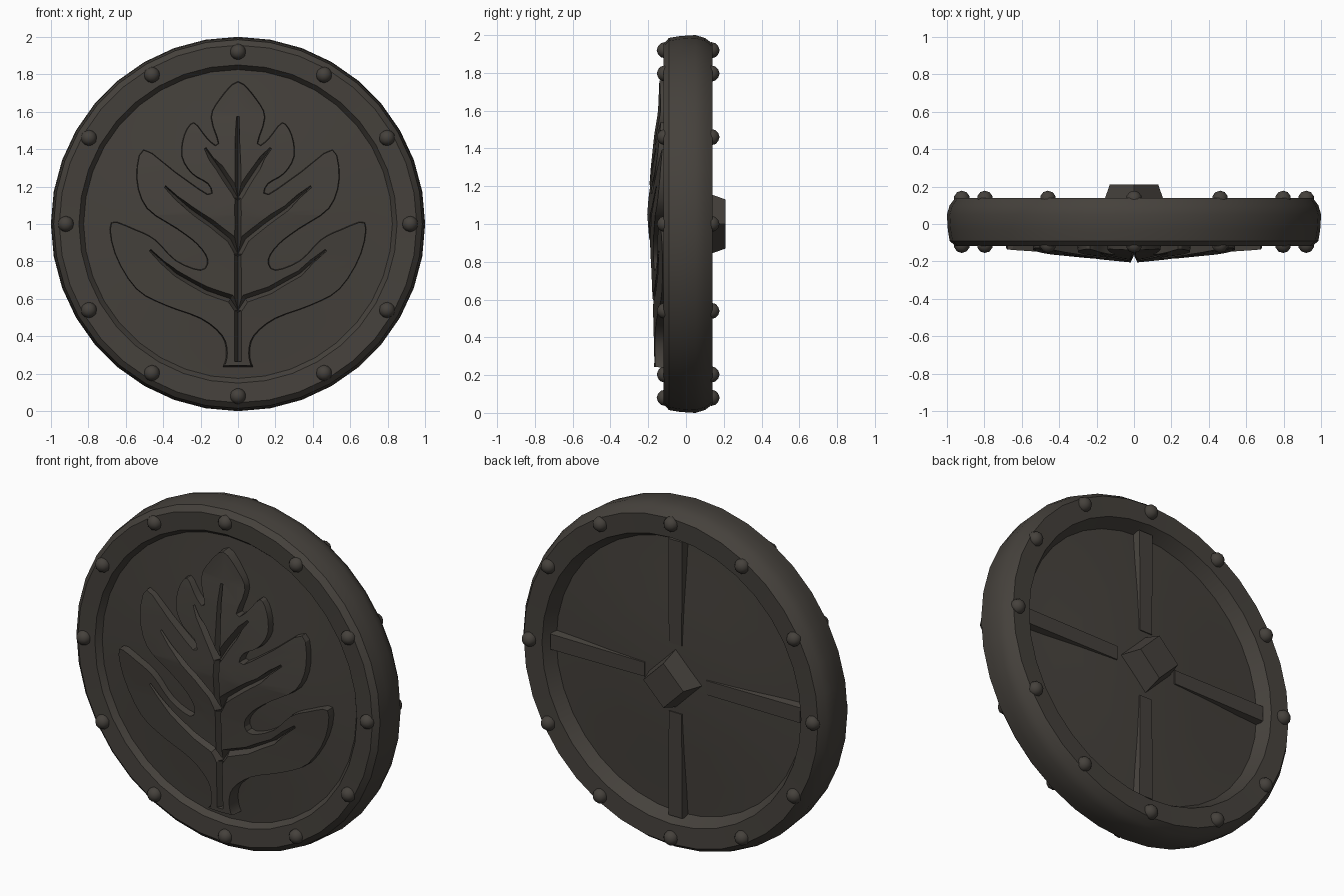
import bpy, bmesh, math
from mathutils import Vector, Matrix

if "Cube" in bpy.data.objects:
    bpy.data.objects.remove(bpy.data.objects["Cube"])

mat = bpy.data.materials.new("dark_bronze")
mat.diffuse_color = (0.06, 0.053, 0.045, 1)
mat.use_nodes = True
mat.node_tree.nodes["Principled BSDF"].inputs["Base Color"].default_value = mat.diffuse_color

def make(name, verts, faces, smooth=None):
    me = bpy.data.meshes.new(name)
    bm = bmesh.new()
    vs = [bm.verts.new(v) for v in verts]
    for f in faces:
        bm.faces.new([vs[i] for i in f])
    bmesh.ops.remove_doubles(bm, verts=bm.verts, dist=1e-5)
    bmesh.ops.recalc_face_normals(bm, faces=bm.faces)
    bm.to_mesh(me)
    bm.free()
    me.materials.append(mat)
    ob = bpy.data.objects.new(name, me)
    bpy.context.collection.objects.link(ob)
    if smooth:
        soften(ob, smooth)
    return ob

def soften(ob, deg):
    bpy.ops.object.select_all(action='DESELECT')
    ob.select_set(True)
    bpy.context.view_layer.objects.active = ob
    bpy.ops.object.shade_smooth_by_angle(angle=math.radians(deg))

def lathe(name, profile, n, smooth=None):
    # closed profile of (radius, y), ends on the axis, revolved about y through z = 1
    verts, faces, k = [], [], len(profile)
    for i in range(n):
        a = 2 * math.pi * i / n
        verts += [(r * math.sin(a), y, 1 + r * math.cos(a)) for r, y in profile]
    for i in range(n):
        for j in range(k - 1):
            p, q = i * k + j, (i + 1) % n * k + j
            if j == 0:
                faces.append((0, p + 1, q + 1))
            elif j == k - 2:
                faces.append((p, k - 1, q))
            else:
                faces.append((p, p + 1, q + 1, q))
    return make(name, verts, faces, smooth)

def boolean(ob, tool, op):
    m = ob.modifiers.new("cut", 'BOOLEAN')
    m.operation, m.solver, m.object = op, 'EXACT', tool
    dg = bpy.context.evaluated_depsgraph_get()
    me = bpy.data.meshes.new_from_object(ob.evaluated_get(dg))
    ob.modifiers.clear()
    ob.data = me
    bpy.data.objects.remove(tool)

# Shield body: domed front panel, raised rim, recessed back panel
lathe("shield_body", [
    (0, -.135), (.2, -.13), (.45, -.11), (.7, -.088), (.825, -.08), (.85, -.113),
    (.955, -.118), (.985, -.09), (.995, -.03), (1, .05), (.985, .1), (.955, .14),
    (.84, .135), (.8, .06), (.65, .068), (.45, .083), (.25, .093), (0, .1)], 36, 32)

# Rivets on both faces of the rim
for side, y in (("front", -.112), ("back", .135)):
    for i in range(12):
        a = math.radians(30 * i)
        bm = bmesh.new()
        bmesh.ops.create_icosphere(bm, subdivisions=2, radius=.043, matrix=Matrix.Translation(
            (.92 * math.sin(a), y, 1 + .92 * math.cos(a))))
        me = bpy.data.meshes.new("rivet")
        bm.to_mesh(me)
        bm.free()
        me.materials.append(mat)
        ob = bpy.data.objects.new(f"{side}_rivet_{i + 1}", me)
        bpy.context.collection.objects.link(ob)
        soften(ob, 50)

# Back boss: truncated four-sided pyramid set as a diamond
lathe("back_boss", [(0, .05), (.185, .05), (.13, .21), (0, .21)], 4)

# Back ribs: low bars sinking into the panel toward the boss
for i in range(4):
    rot = Matrix.Rotation(i * math.pi / 2, 4, 'Y')
    vs = []
    for r, top, w in ((.2, .1, .055), (.81, .1, .06)):
        for x, y in ((-w, .04), (-w * .75, top), (w * .75, top), (w, .04)):
            vs.append(rot @ Vector((x, y, r)) + Vector((0, 0, 1)))
    make(f"back_rib_{i + 1}", vs, [(0, 1, 2, 3), (4, 5, 6, 7), (0, 1, 5, 4),
                                   (1, 2, 6, 5), (2, 3, 7, 6), (3, 0, 4, 7)])

# Leaf outline, right half, rounded with a Catmull-Rom curve
half = [(0, 1.765), (.1, 1.67), (.148, 1.57), (.11, 1.43), (.16, 1.46), (.235, 1.545),
        (.29, 1.48), (.305, 1.36), (.25, 1.265), (.165, 1.21), (.16, 1.165), (.33, 1.28),
        (.505, 1.4), (.545, 1.24), (.49, 1.08), (.33, .97), (.225, .89), (.17, .81),
        (.2, .76), (.33, .81), (.44, .92), (.55, .975), (.68, 1.01), (.66, .84), (.545, .65),
        (.385, .56), (.2, .49), (.09, .4), (.065, .31), (.08, .235)]
P = [Vector(p) for p in half]
P = [Vector((-.1, 1.67))] + P + [P[-1]]
pts = []
for a, b, c, d in zip(P, P[1:], P[2:], P[3:]):
    for t in (0, 1 / 3, 2 / 3):
        pts.append(.5 * (2 * b + (c - a) * t + (2 * a - 5 * b + 4 * c - d) * t * t
                         + (3 * b - a - 3 * c + d) * t ** 3))
pts.append(P[-1])
loop = pts + [Vector((-p.x, p.y)) for p in reversed(pts[1:])]
n = len(loop)

# Leaf surface: crest height by z, falling off sideways
crest = [(.1, -.165), (.5, -.175), (.8, -.187), (1.05, -.207), (1.3, -.188),
         (1.48, -.168), (1.6, -.148), (1.9, -.135)]

def surf(x, z):
    for (z0, y0), (z1, y1) in zip(crest, crest[1:]):
        if z <= z1:
            return y0 + (y1 - y0) * (z - z0) / (z1 - z0) + .1 * abs(x)

def ridge_trim():
    vs, fs = [], []
    for z, y in crest:
        vs += [(-.8, .05, z), (-.8, y + .08, z), (0, y, z), (.8, y + .08, z), (.8, .05, z)]
    for i in range(len(crest) - 1):
        for j in range(5):
            k = (j + 1) % 5
            fs.append((i * 5 + j, i * 5 + k, i * 5 + 5 + k, i * 5 + 5 + j))
    m = len(vs)
    return make("ridge_trim", vs, fs + [tuple(range(5)), tuple(range(m - 5, m))])

# Vein grooves: V-shaped cutters tapering to the tip
def groove(leaf, path, widths):
    vs, fs = [], []
    for i, (x, z) in enumerate(path):
        p, q = path[max(i - 1, 0)], path[min(i + 1, len(path) - 1)]
        d = Vector((q[0] - p[0], q[1] - p[1])).normalized()
        s, w = surf(x, z), widths[i]
        vs += [(x - d.y * w * 2, s - .04, z + d.x * w * 2), (x, s + .04, z),
               (x + d.y * w * 2, s - .04, z - d.x * w * 2)]
    for i in range(len(path) - 1):
        for j in range(3):
            k = (j + 1) % 3
            fs.append((i * 3 + j, i * 3 + k, i * 3 + 3 + k, i * 3 + 3 + j))
    m = len(vs)
    fs += [(0, 1, 2), (m - 3, m - 2, m - 1)]
    boolean(leaf, make("vein_cutter", vs, fs), 'DIFFERENCE')

def build_leaf(inset):
    inner = []
    for i, p in enumerate(loop):
        d = (loop[(i + 1) % n] - loop[i - 1]).normalized()
        inner.append(p + inset * Vector((d.y, -d.x)))
    leaf = make("leaf_emblem",
                [(p.x, y, p.y) for y, l in ((-.25, inner), (-.06, loop)) for p in l],
                [list(range(n)), list(range(n, 2 * n))] +
                [(i, (i + 1) % n, n + (i + 1) % n, n + i) for i in range(n)])
    boolean(leaf, ridge_trim(), 'INTERSECT')
    groove(leaf, [(0, .265), (0, .7), (0, 1.04), (0, 1.31), (0, 1.575)],
           [.02, .02, .018, .016, .008])
    for s in (1, -1):
        for path in ([(-.005, .53), (.04, .6), (.17, .645), (.33, .735), (.47, .86)],
                     [(-.005, .83), (.04, .92), (.14, 1.0), (.26, 1.085), (.39, 1.2)],
                     [(-.005, 1.13), (.04, 1.21), (.1, 1.3), (.175, 1.405)]):
            groove(leaf, [(s * x, z) for x, z in path],
                   [.018, .022, .02, .016][:len(path) - 1] + [.006])
    return leaf

# Slope the leaf walls as far as the cuts stay clean
for inset in (.03, .015, .006, 0):
    leaf = build_leaf(inset)
    xs = [v.co.x for v in leaf.data.vertices] or [0]
    front = sum(f.area for f in leaf.data.polygons if f.normal.y < -.9)
    if max(xs) - min(xs) > 1.3 and .5 < front < 1.4 or inset == 0:
        break
    bpy.data.objects.remove(leaf)
leaf.name = "leaf_emblem"
soften(leaf, 25)
